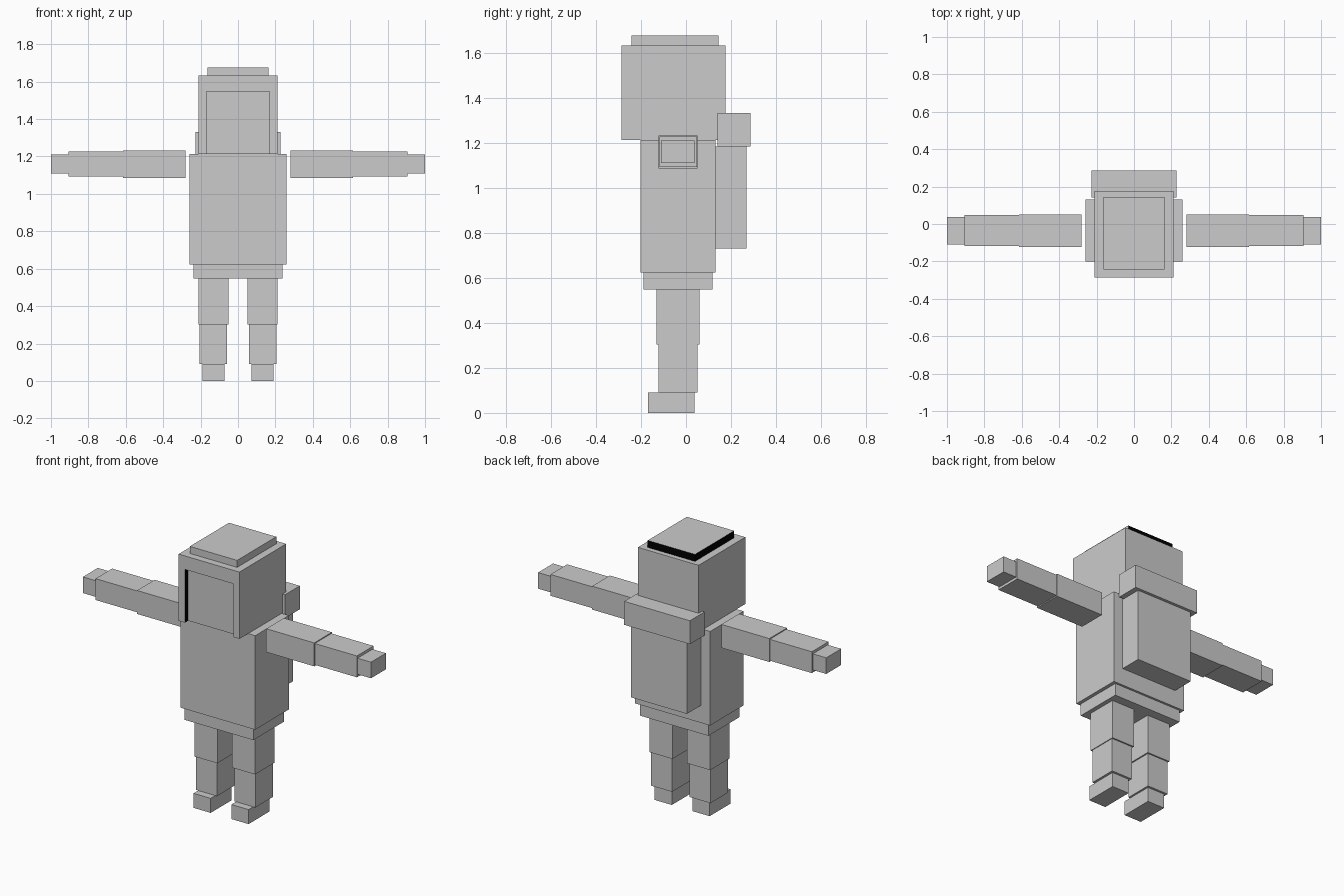
import bpy

default_cube = bpy.data.objects.get("Cube")
if default_cube:
    bpy.data.objects.remove(default_cube, do_unlink=True)


def material(name, value):
    mat = bpy.data.materials.new(name)
    mat.use_nodes = True
    colour = (value, value, value, 1.0)
    mat.diffuse_color = colour
    shader = next(n for n in mat.node_tree.nodes if n.type == 'BSDF_PRINCIPLED')
    shader.inputs["Base Color"].default_value = colour
    return mat


grey = material("plain_grey", 0.6)
black = material("black", 0.0)


def block(name, x, y, z):
    """Flat-shaded box spanning the (min, max) ranges x, y and z."""
    ranges = (x, y, z)
    bpy.ops.mesh.primitive_cube_add(size=1)
    obj = bpy.context.object
    obj.name = obj.data.name = name
    for v in obj.data.vertices:
        v.co = [sum(r) / 2 + c * (r[1] - r[0]) for r, c in zip(ranges, v.co)]
    obj.data.materials.append(grey)
    return obj


def centred(name, half_width, y, z):
    return block(name, (-half_width, half_width), y, z)


def pair(name, x, y, z):
    """The same box on both sides of the body."""
    block("left_" + name, x, y, z)
    block("right_" + name, (-x[1], -x[0]), y, z)


def paint_black(obj, rule):
    """Blacken the faces that satisfy rule(centre, normal)."""
    obj.data.materials.append(black)
    for face in obj.data.polygons:
        if rule(face.center, face.normal):
            face.material_index = 1


# Head with a shallow face opening that runs out at the bottom
FACE_Y = -0.254
head = centred("head", 0.211, (-0.287, 0.176), (1.213, 1.632))
cutter = centred("face_cutter", 0.168, (-0.40, FACE_Y), (1.10, 1.547))
cutter.hide_render = True
cut = head.modifiers.new("face_opening", 'BOOLEAN')
cut.operation = 'DIFFERENCE'
cut.solver = 'EXACT'
cut.object = cutter
bpy.ops.object.select_all(action='DESELECT')
bpy.context.view_layer.objects.active = head
head.select_set(True)
bpy.ops.object.modifier_apply(modifier=cut.name)
bpy.data.objects.remove(cutter, do_unlink=True)

# Black inner rim of the face opening
paint_black(head, lambda c, n: c.y < FACE_Y - 0.005 and abs(n.y) < 0.5)

# Plate on the head, black on its back and right edges
plate = centred("head_top_plate", 0.164, (-0.243, 0.145), (1.632, 1.676))
paint_black(plate, lambda c, n: n.y > 0.5 or n.x < -0.5)

# Body
centred("torso", 0.26, (-0.201, 0.132), (0.623, 1.213))
centred("hips", 0.238, (-0.188, 0.118), (0.547, 0.623))

# Backpack with a wider roll on top
centred("backpack", 0.195, (0.132, 0.269), (0.731, 1.184))
centred("backpack_roll", 0.228, (0.141, 0.287), (1.184, 1.331))

# Arms, held straight out
pair("upper_arm", (0.282, 0.615), (-0.123, 0.052), (1.086, 1.233))
pair("forearm", (0.615, 0.907), (-0.117, 0.048), (1.093, 1.227))
pair("hand", (0.907, 1.0), (-0.11, 0.038), (1.109, 1.21))

# Legs
pair("thigh", (0.051, 0.211), (-0.132, 0.061), (0.303, 0.547))
pair("shin", (0.06, 0.206), (-0.122, 0.052), (0.091, 0.303))
pair("foot", (0.072, 0.191), (-0.168, 0.038), (0.0, 0.091))
